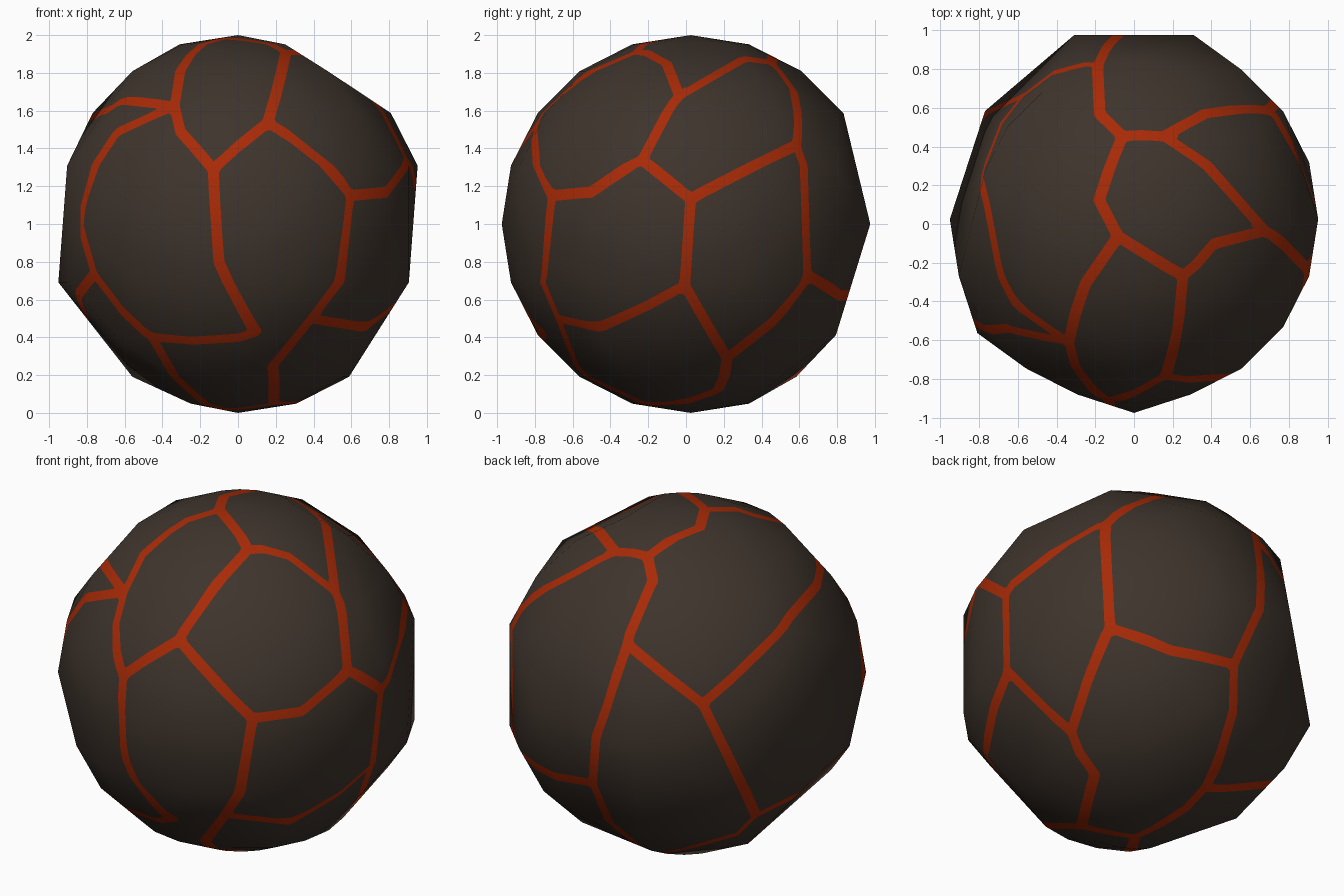
import bpy, bmesh, math
from mathutils import Vector, kdtree

if "Cube" in bpy.data.objects:
    bpy.data.objects.remove(bpy.data.objects["Cube"])

HALF_WIDTH = 0.030
CENTRE = Vector((0, 0.0245, 1))


def material(name, rgb):
    m = bpy.data.materials.new(name)
    m.diffuse_color = (*rgb, 1)
    m.use_nodes = True
    m.node_tree.nodes["Principled BSDF"].inputs["Base Color"].default_value = m.diffuse_color
    return m


def direction(az, el):
    a, e = math.radians(az), math.radians(el)
    return Vector((math.cos(e) * math.cos(a), math.cos(e) * math.sin(a), math.sin(e)))


# Crack junctions: azimuth and elevation in degrees
N = {
    'front_left': (242, 41), 'front_mid': (262, 17), 'front_right': (281, 33),
    'side_front': (309, 9), 'low_front': (299, -32), 'low_mid': (277, -36),
    'low_left': (235, -37), 'left': (214, -16), 'top_front': (311, 67),
    'top': (227, 83), 'top_right': (355, 45), 'right_a': (344, 20),
    'right_b': (0, 8), 'right_c': (358, -20), 'right_low': (17, -47),
    'back_right': (41, -16), 'back_high': (39, 25), 'top_back': (70, 62),
    'top_back_left': (98, 64), 'back': (103, 33), 'back_left': (132, 14),
    'left_low': (155, -34), 'back_low': (89, -22), 'under_back': (107, -63),
    'under': (235, -83), 'under_front': (308, -72),
}
# Cracks run between junctions, with a bend where they curve
CRACKS = [
    ['front_left', (248, 31), 'front_mid', 'front_right', (287, 45), 'top_front',
     'top', (233, 65), 'front_left'],
    ['front_mid', (264, -12), 'low_mid', 'low_left', 'left'],
    ['front_right', 'side_front', (305, -16), 'low_front'],
    ['side_front', (326, 10), 'right_a', 'right_b', 'back_high'],
    ['top_front', (343, 63), 'top_right', 'right_a'],
    ['top', (151, 78), 'top_back_left', 'top_back', 'top_right'],
    ['top_back', (56, 47), 'back_high', 'back_right'],
    ['top_back_left', (108, 55), 'back', (98, 12), 'back_low'],
    ['back', 'back_left', (175, 37), (204, 39), 'front_left'],
    ['back_left', 'left_low', 'left'],
    ['front_left', (221, 29), (213, 5), 'left'],
    ['right_b', 'right_c', (326, -33), 'low_front', (287, -50), 'under_front',
     'under', 'under_back', 'back_low'],
    ['right_c', 'right_low', 'back_right', (62, -23), 'back_low'],
    ['right_low', (19, -63), 'under_front'],
    ['left_low', 'under_back'],
    ['low_left', 'under'],
]

samples = []
for crack in CRACKS:
    pts = [direction(*(N[p] if isinstance(p, str) else p)) for p in crack]
    for a, b in zip(pts, pts[1:]):
        n = max(2, int((b - a).length / 0.006))
        samples += [a.lerp(b, i / n).normalized() for i in range(n + 1)]
tree = kdtree.KDTree(len(samples))
for i, s in enumerate(samples):
    tree.insert(s, i)
tree.balance()

# Ball: 20-sided rings every 18 degrees; the corners listed per ring are chipped away
CHIPPED = {
    4: (0, 1, 19),
    3: (0, 1, 3, 4, 7, 8, 10, 17, 19),
    2: (1, 3, 10, 11, 13, 14, 19),
    1: (1, *range(4, 11)),
    0: [i for i in range(20) if i not in (4, 6, 12, 15)],
    -1: (0, 4, 5, 6, 7, 9, 12),
    -2: (0, 1, 5, 9, 10, 11, 16, 17, 19),
    -3: (4, 5, 7, 8, 10, 11, 12, 17),
    -4: (9, 10, 11),
}
bm = bmesh.new()
for ring, chipped in CHIPPED.items():
    for i in range(20):
        if i not in chipped:
            bm.verts.new(direction(18 * i, 18 * ring))
for pole in (-1, 1):
    bm.verts.new((0, 0, pole))
bmesh.ops.convex_hull(bm, input=bm.verts[:])
bmesh.ops.triangulate(bm, faces=bm.faces[:])

# Refine evenly until every edge is short
for _ in range(12):
    longest = max(e.calc_length() for e in bm.edges)
    if longest < 0.035:
        break
    limit = max(0.035, longest * 0.6)
    bmesh.ops.subdivide_edges(bm, edges=[e for e in bm.edges if e.calc_length() >= limit], cuts=1)
    bmesh.ops.triangulate(bm, faces=[f for f in bm.faces if len(f.verts) > 3])

# Cut the crack outlines into the surface
field = {v: tree.find(v.co.normalized())[2] - HALF_WIDTH for v in bm.verts}
cut = set()
for edge in bm.edges[:]:
    a, b = edge.verts
    fa, fb = field[a], field[b]
    if (fa < 0) != (fb < 0):
        t = min(max(fa / (fa - fb), 0.02), 0.98)
        cut.add(bmesh.utils.edge_split(edge, a, t)[1])
for f in bm.faces[:]:
    new = [v for v in f.verts if v in cut]
    if len(new) == 2:
        bmesh.utils.face_split(f, new[0], new[1])

# Lava inside the cracks, rock elsewhere
for f in bm.faces:
    f.smooth = True
    f.material_index = int(any(v not in cut and field[v] < 0 for v in f.verts))
bmesh.ops.recalc_face_normals(bm, faces=bm.faces[:])

me = bpy.data.meshes.new("cracked_rock_ball")
bm.to_mesh(me)
bm.free()
me.materials.append(material("dark rock", (0.048, 0.034, 0.025)))
me.materials.append(material("lava", (0.39, 0.023, 0.002)))
me.normals_split_custom_set_from_vertices([v.co.normalized() for v in me.vertices])
ball = bpy.data.objects.new("cracked_rock_ball", me)
ball.location = CENTRE
bpy.context.collection.objects.link(ball)
